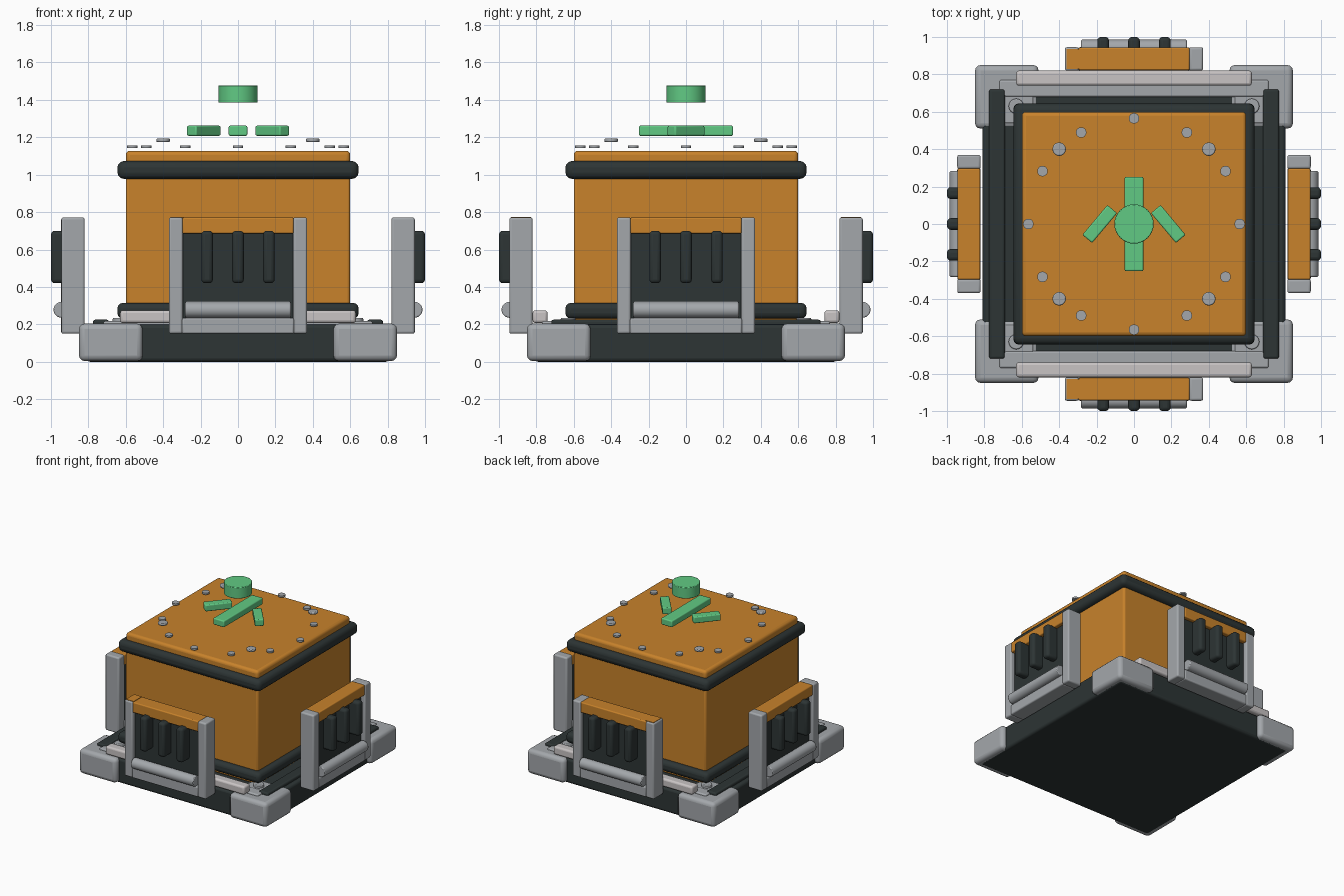
import bpy, math
from mathutils import Matrix, Vector

cube = bpy.data.objects.get("Cube")
if cube:
    bpy.data.objects.remove(cube, do_unlink=True)


def material(name, rgb):
    m = bpy.data.materials.new(name)
    m.use_nodes = True
    m.diffuse_color = (*rgb, 1)
    m.node_tree.nodes["Principled BSDF"].inputs["Base Color"].default_value = (*rgb, 1)
    return m


ORANGE = material("orange paint", (0.58, 0.225, 0.024))
DARK = material("dark rubber", (0.026, 0.035, 0.035))
GREY = material("grey metal", (0.37, 0.39, 0.41))
PALE = material("pale metal", (0.58, 0.55, 0.55))
GREEN = material("green plastic", (0.12, 0.59, 0.23))


def finish(name, mat, bevel, turn, segments=3):
    ob = bpy.context.object
    ob.name = name
    ob.data.materials.append(mat)
    if bevel:
        mod = ob.modifiers.new("rounded edges", 'BEVEL')
        mod.width = bevel
        mod.segments = segments
        mod.limit_method = 'ANGLE'
    bpy.ops.object.shade_smooth_by_angle(angle=math.radians(35))
    # Turn about the vertical axis of the whole model
    ob.matrix_world = Matrix.Rotation(turn, 4, 'Z') @ ob.matrix_basis
    return ob


def box(name, mat, x, y, z, bevel=0.01, turn=0.0):
    """Box from (low, high) ranges on each axis."""
    bpy.ops.mesh.primitive_cube_add(size=1)
    lo, hi = (Vector(v) for v in zip(x, y, z))
    bpy.context.object.data.transform(
        Matrix.Translation((lo + hi) / 2) @ Matrix.Diagonal((*(hi - lo), 1)))
    return finish(name, mat, bevel, turn)


def disc(name, mat, centre, radius, depth, bevel=0.0, axis='Z', turn=0.0):
    rot = (0, math.pi / 2, 0) if axis == 'X' else (0, 0, 0)
    bpy.ops.mesh.primitive_cylinder_add(vertices=32, radius=radius, depth=depth,
                                        location=centre, rotation=rot)
    bpy.context.view_layer.update()
    return finish(name, mat, bevel, turn, 2)


def sym(v):
    return (-v, v)


# Base with corner blocks
box("base", DARK, sym(0.81), sym(0.81), (0, 0.2), 0.02)
for sx in (-1, 1):
    for sy in (-1, 1):
        xs = sorted((sx * 0.51, sx * 0.85))
        ys = sorted((sy * 0.51, sy * 0.85))
        box("corner_block", GREY, xs, ys, (0.004, 0.204), 0.03)
        xs = sorted((sx * 0.54, sx * 0.7))
        ys = sorted((sy * 0.54, sy * 0.7))
        box("corner_plate", GREY, xs, ys, (0.19, 0.212), 0.005)
        disc("corner_pin", GREY, (sx * 0.63, sy * 0.63, 0.22), 0.04, 0.03, 0.006)

# Rails on top of the base
for turn in (0, math.pi):
    box("grey_rail", GREY, sym(0.72), (-0.77, -0.68), (0.19, 0.217), 0.01, turn)
    box("pale_rail", PALE, sym(0.63), (-0.82, -0.74), (0.207, 0.275), 0.015, turn)
    box("dark_rail", DARK, (0.69, 0.775), sym(0.72), (0.19, 0.225), 0.012, turn)

# Body, bands and lid
box("body", ORANGE, sym(0.6), sym(0.6), (0.2, 1.05), 0.015)
box("lower_band", DARK, sym(0.645), sym(0.645), (0.23, 0.315), 0.03)
box("upper_band", DARK, sym(0.645), sym(0.645), (0.978, 1.073), 0.035)
box("lid", ORANGE, sym(0.6), sym(0.6), (1.04, 1.128), 0.022)

# One guard module on each side
for i in range(4):
    turn = i * math.pi / 2
    depth = (-0.945, -0.82)
    for s in (-1, 1):
        post = sorted((s * 0.295, s * 0.37))
        box("guard_post", GREY, post, depth, (0.15, 0.772), 0.012, turn)
    box("guard_sill", GREY, sym(0.3), depth, (0.15, 0.235), 0.01, turn)
    box("guard_top", ORANGE, sym(0.297), (-0.943, -0.822), (0.685, 0.771), 0.008, turn)
    if i % 2 == 0:
        side = (-0.36, -0.29) if i == 0 else (0.29, 0.36)
        box("guard_top_plate", ORANGE, side, (-0.935, -0.83), (0.768, 0.775), 0, turn)
    box("guard_panel", DARK, sym(0.3), (-0.91, -0.825), (0.22, 0.7), 0, turn)
    for x in (-0.165, 0, 0.165):
        box("panel_rib", DARK, (x - 0.031, x + 0.031), (-1, -0.89), (0.42, 0.7), 0.02, turn)
    disc("guard_handle", GREY, (0, -0.943, 0.278), 0.043, 0.565, 0.006, 'X', turn)

# Bolts floating above the lid
for i in range(12):
    a = i * math.pi / 6
    disc("rim_bolt", GREY, (0.565 * math.cos(a), 0.565 * math.sin(a), 1.15), 0.028, 0.014)
for i in range(4):
    disc("corner_bolt", GREY, (0.4, 0.4, 1.184), 0.036, 0.02, 0.006, 'Z', i * math.pi / 2)

# Green emblem bars and knob
box("long_bar", GREEN, sym(0.05), sym(0.252), (1.208, 1.262), 0.008)
for s in (-1, 1):
    bar = box("slanted_bar", GREEN, sym(0.104), sym(0.034), (1.208, 1.262), 0.008)
    bar.matrix_world = (Matrix.Translation((s * 0.183, 0, 0))
                        @ Matrix.Rotation(math.radians(-50 * s), 4, 'Z'))
disc("knob", GREEN, (0, 0, 1.431), 0.105, 0.092, 0.004)
